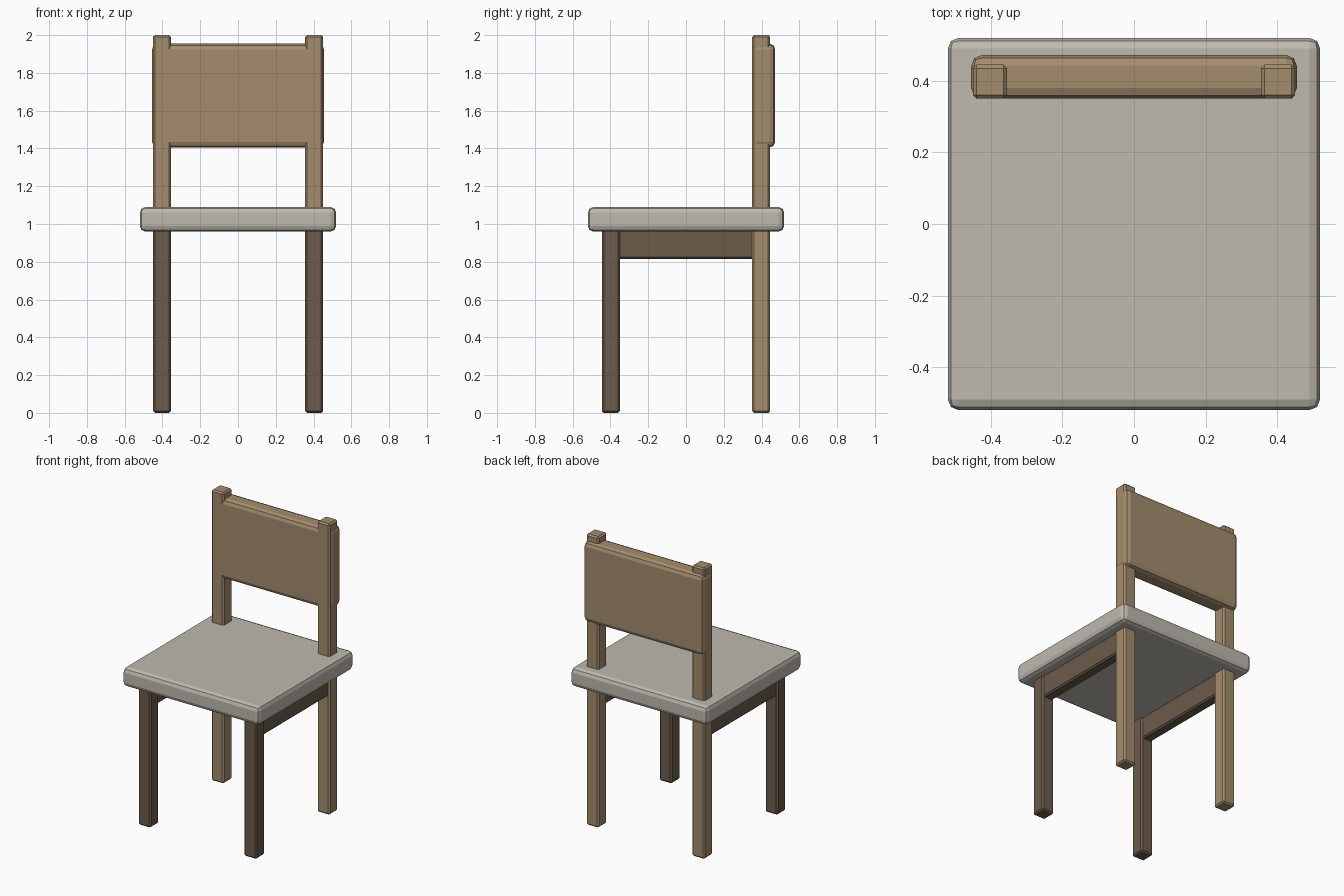
import bpy

if "Cube" in bpy.data.objects:
    bpy.data.objects.remove(bpy.data.objects["Cube"])


def material(name, rgb):
    m = bpy.data.materials.new(name)
    m.diffuse_color = (*rgb, 1)
    m.use_nodes = True
    m.node_tree.nodes["Principled BSDF"].inputs["Base Color"].default_value = m.diffuse_color
    return m


LIGHT = material("light_wood", (0.37, 0.265, 0.155))
DARK = material("dark_wood", (0.15, 0.107, 0.072))
CREAM = material("seat_fabric", (0.52, 0.49, 0.43))


def box(name, lo, hi, mat, bevel, segments=1):
    """Bevelled box spanning two opposite corners."""
    bpy.ops.mesh.primitive_cube_add(size=1, location=[(a + b) / 2 for a, b in zip(lo, hi)])
    ob = bpy.context.object
    ob.name = name
    ob.scale = [b - a for a, b in zip(lo, hi)]
    bpy.ops.object.transform_apply(location=False, rotation=False, scale=True)
    ob.data.materials.append(mat)
    mod = ob.modifiers.new("bevel", 'BEVEL')
    mod.width = bevel
    mod.segments = segments
    return ob


# Cushioned seat and backrest panel
box("seat", (-0.52, -0.52, 0.96), (0.52, 0.52, 1.09), CREAM, 0.03, 2)
box("backrest", (-0.455, 0.35, 1.405), (0.455, 0.472, 1.955), LIGHT, 0.03, 2)

# Legs and side rails, one of each per side
for side, s in (("left", -1), ("right", 1)):
    def pair(name, x0, x1, y0, y1, z0, z1, mat):
        xs = sorted((s * x0, s * x1))
        box(f"{side}_{name}", (xs[0], y0, z0), (xs[1], y1, z1), mat, 0.01)

    pair("front_leg", 0.355, 0.45, -0.445, -0.35, 0, 0.97, DARK)
    pair("back_post", 0.355, 0.45, 0.35, 0.445, 0, 2, LIGHT)
    pair("side_rail", 0.365, 0.44, -0.37, 0.37, 0.815, 0.97, DARK)
